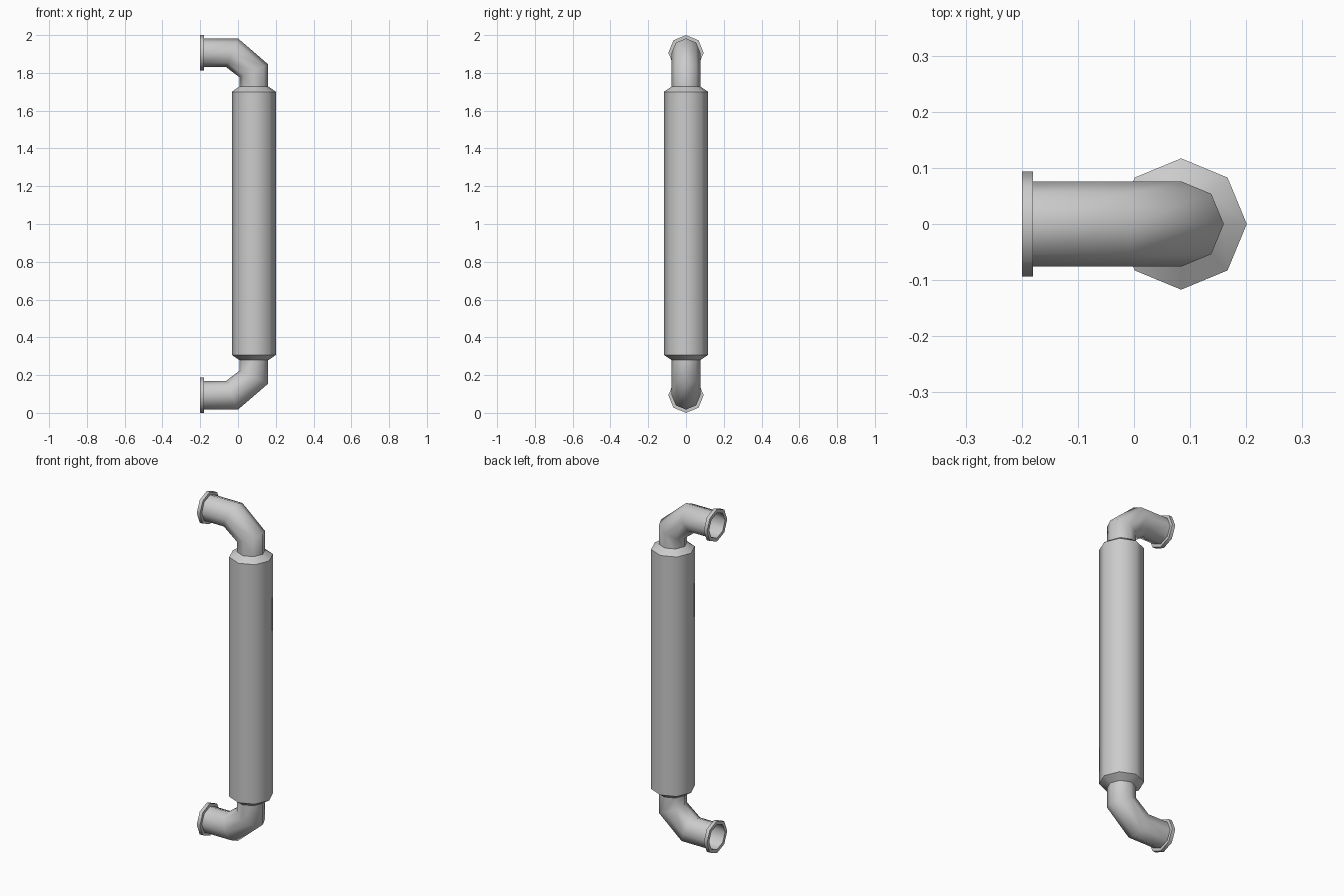
import bpy
import bmesh
import math

if "Cube" in bpy.data.objects:
    bpy.data.objects.remove(bpy.data.objects["Cube"])

SIDES = 8


def make_tube(name, rings, ry=None, closed=False, flip=False):
    """Skin octagonal rings; each ring = (point a, point b, half width in y),
    where a and b are opposite corners in the xz plane."""
    bm = bmesh.new()
    loops = []
    for (ax, az), (bx, bz), half_y in rings:
        loop = []
        for i in range(SIDES):
            t = 2 * math.pi * i / SIDES
            k = math.cos(t) / 2
            x = (ax + bx) / 2 + (bx - ax) * k
            z = (az + bz) / 2 + (bz - az) * k
            if flip:
                z = 2 - z
            loop.append(bm.verts.new((x, half_y * math.sin(t), z)))
        loops.append(loop)
    pairs = list(zip(loops, loops[1:]))
    if closed:
        pairs.append((loops[-1], loops[0]))
    for p, q in pairs:
        for i in range(SIDES):
            j = (i + 1) % SIDES
            bm.faces.new((p[i], p[j], q[j], q[i]))
    bmesh.ops.recalc_face_normals(bm, faces=bm.faces)
    mesh = bpy.data.meshes.new(name)
    bm.to_mesh(mesh)
    bm.free()
    mesh.shade_smooth()
    mesh.set_sharp_from_angle(angle=math.radians(50))
    obj = bpy.data.objects.new(name, mesh)
    bpy.context.collection.objects.link(obj)
    return obj


# Pipe measurements
R, FLANGE_R, SLEEVE_R = 0.076, 0.0935, 0.117
PIPE_Z, SLEEVE_X = 0.0935, 0.084


def upright(x, r):
    return (x, PIPE_Z + r), (x, PIPE_Z - r), r


def level(z, r):
    return (SLEEVE_X - r, z), (SLEEVE_X + r, z), r


for label, flip in (("lower", False), ("upper", True)):
    # Mitred elbow pipe, open at the flange end
    make_tube(label + "_elbow_pipe", [
        upright(-0.199, R),
        ((-0.063, PIPE_Z + R), (0.0, PIPE_Z - R), R),
        ((SLEEVE_X - R, 0.223), (SLEEVE_X + R, 0.155), R),
        level(0.285, R),
    ], flip=flip)
    # Flange ring around the open end
    make_tube(label + "_flange", [
        upright(-0.20, R - 0.003), upright(-0.20, FLANGE_R),
        upright(-0.18, FLANGE_R), upright(-0.18, R - 0.003),
    ], closed=True, flip=flip)

# Thick central sleeve with chamfered ends
make_tube("sleeve", [
    level(0.279, R), level(0.307, SLEEVE_R),
    level(1.70, SLEEVE_R), level(1.728, R),
])
